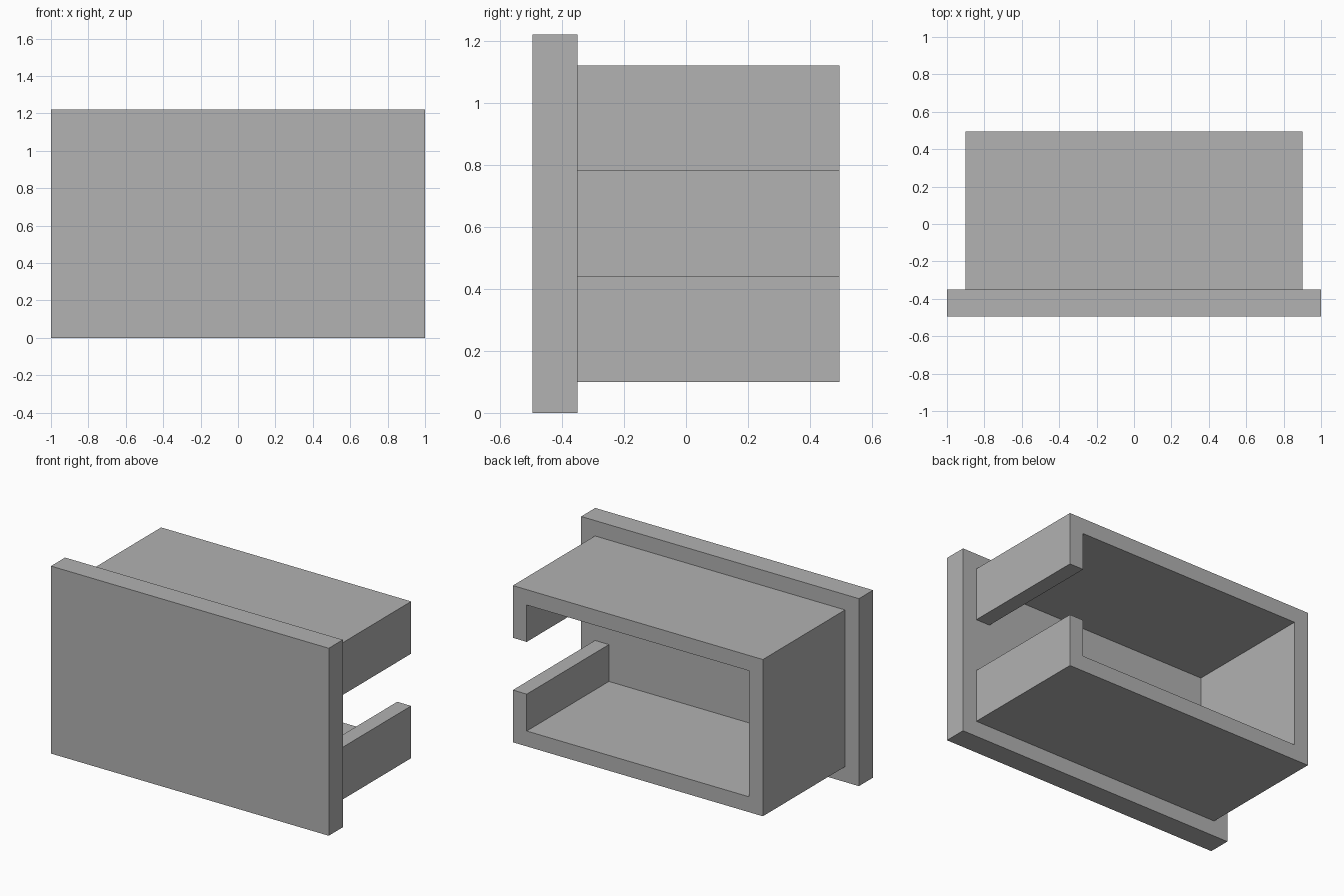
import bpy
import bmesh

cube = bpy.data.objects.get("Cube")
if cube:
    bpy.data.objects.remove(cube, do_unlink=True)

grey = bpy.data.materials.new("plain grey")
grey.use_nodes = True
colour = (0.445, 0.445, 0.445, 1)
grey.diffuse_color = colour
grey.node_tree.nodes["Principled BSDF"].inputs["Base Color"].default_value = colour


def extrude_profile(name, profile, y_front, y_back):
    """Make a solid by extruding an (x, z) outline along y."""
    bm = bmesh.new()
    face = bm.faces.new([bm.verts.new((x, y_front, z)) for x, z in profile])
    result = bmesh.ops.extrude_face_region(bm, geom=[face])
    moved = [v for v in result["geom"] if isinstance(v, bmesh.types.BMVert)]
    bmesh.ops.translate(bm, verts=moved, vec=(0, y_back - y_front, 0))
    bmesh.ops.recalc_face_normals(bm, faces=bm.faces)
    mesh = bpy.data.meshes.new(name)
    bm.to_mesh(mesh)
    bm.free()
    mesh.materials.append(grey)
    obj = bpy.data.objects.new(name, mesh)
    bpy.context.collection.objects.link(obj)
    return obj


FRONT, JOIN, BACK = -0.495, -0.35, 0.495
HEIGHT, MID = 1.22, 0.61
WALL, HALF_WIDTH, HALF_HEIGHT, HALF_GAP = 0.1, 0.9, 0.51, 0.17

# Front plate
extrude_profile("front_plate", [(-1, 0), (1, 0), (1, HEIGHT), (-1, HEIGHT)], FRONT, JOIN)

# C-shaped channel: lower half outline, then mirrored for the upper half
inner_x, inner_h = HALF_WIDTH - WALL, HALF_HEIGHT - WALL
outer = [(-HALF_WIDTH, -HALF_HEIGHT), (HALF_WIDTH, -HALF_HEIGHT), (HALF_WIDTH, -HALF_GAP)]
inner = [(inner_x, -HALF_GAP), (inner_x, -inner_h), (-inner_x, -inner_h)]
lower = outer + inner
upper = [(x, -z) for x, z in reversed(lower)]
channel = [(x, z + MID) for x, z in lower + upper]
extrude_profile("rear_channel", channel, JOIN, BACK)
